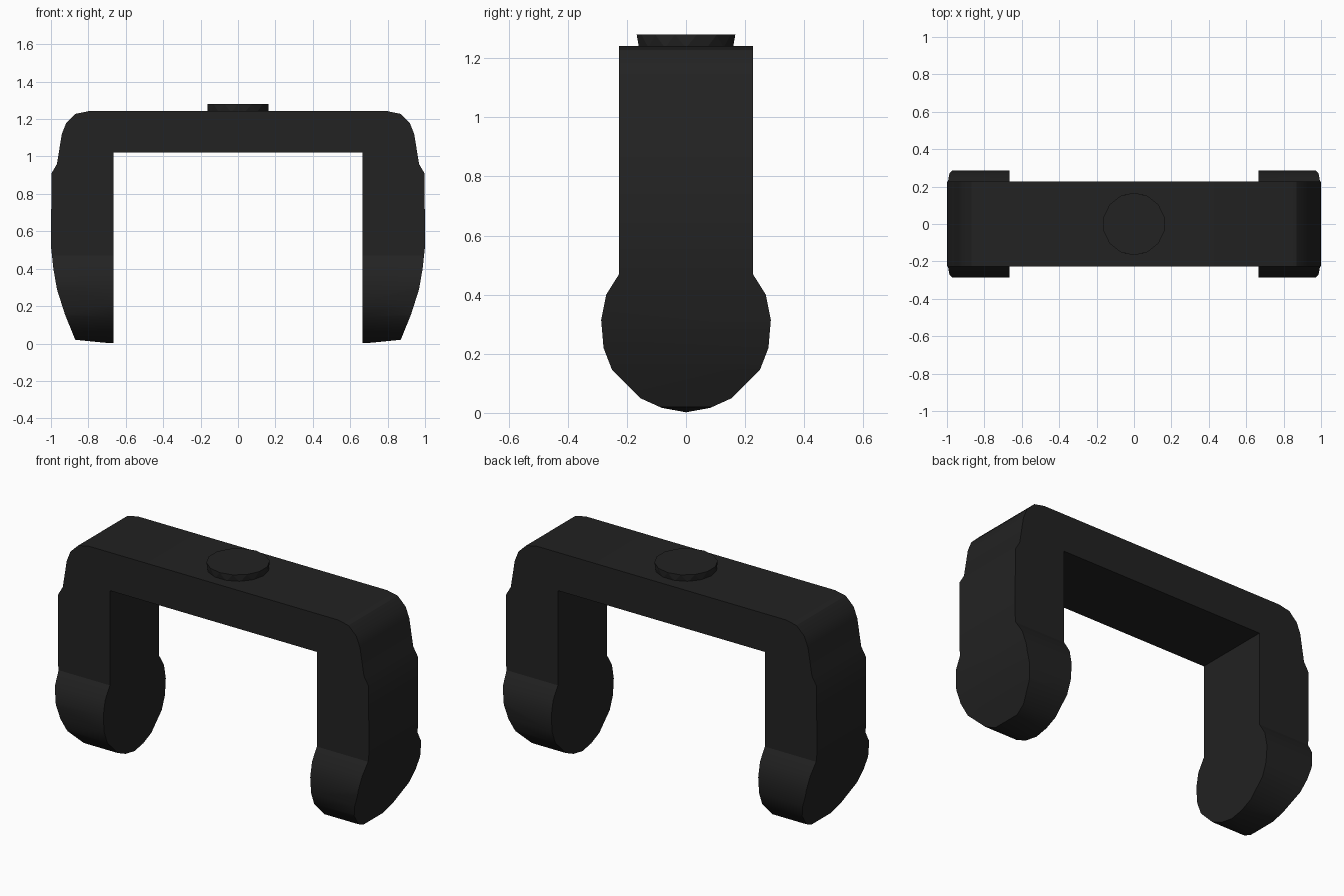
import bpy, bmesh, math

if "Cube" in bpy.data.objects:
    bpy.data.objects.remove(bpy.data.objects["Cube"])

black = bpy.data.materials.new("matte black")
black.diffuse_color = (0.016, 0.016, 0.016, 1)
black.use_nodes = True
black.node_tree.nodes["Principled BSDF"].inputs["Base Color"].default_value = black.diffuse_color


def make_object(name, bm):
    bmesh.ops.recalc_face_normals(bm, faces=bm.faces)
    me = bpy.data.meshes.new(name)
    bm.to_mesh(me)
    bm.free()
    me.materials.append(black)
    ob = bpy.data.objects.new(name, me)
    bpy.context.collection.objects.link(ob)
    return ob


def prism(name, points, place, half):
    """Extrude a closed outline from -half to +half."""
    bm = bmesh.new()
    rings = [[bm.verts.new(place(a, b, s)) for a, b in points] for s in (-half, half)]
    n = len(points)
    bm.faces.new(rings[0])
    bm.faces.new(rings[1])
    for i in range(n):
        j = (i + 1) % n
        bm.faces.new((rings[0][i], rings[0][j], rings[1][j], rings[1][i]))
    return make_object(name, bm)


# Fork frame: front outline (right half, mirrored), cut to the side outline
front = [(0.665, 1.02), (0.665, 0.0), (0.75, 0.008), (0.87, 0.02), (0.925, 0.155),
         (0.968, 0.29), (0.987, 0.4), (1.0, 0.52), (0.997, 0.91), (0.968, 0.96),
         (0.942, 1.12), (0.918, 1.18), (0.868, 1.228), (0.80, 1.242)]
frame = prism("fork_frame", front + [(-x, z) for x, z in reversed(front)],
              lambda a, b, s: (a, s, b), 0.4)

side = [(0.226, 1.3), (0.226, 0.47), (0.27, 0.40), (0.287, 0.315), (0.279, 0.22),
        (0.25, 0.145), (0.155, 0.05), (0.082, 0.017), (0.0, 0.002)]
cutter = prism("side_outline_cutter", side + [(-y, z) for y, z in reversed(side[:-1])],
               lambda a, b, s: (s, a, b), 1.2)

mod = frame.modifiers.new("side outline", 'BOOLEAN')
mod.operation = 'INTERSECT'
mod.solver = 'EXACT'
mod.object = cutter
bpy.context.view_layer.objects.active = frame
frame.select_set(True)
bpy.ops.object.modifier_apply(modifier=mod.name)
bpy.data.objects.remove(cutter)
bpy.ops.object.shade_smooth_by_angle(angle=math.radians(30))

# Round pivot cap with a triangulated rim
bm = bmesh.new()
N = 14
low, high = [[bm.verts.new((r * math.cos((i + o) * math.tau / N),
                            r * math.sin((i + o) * math.tau / N), z)) for i in range(N)]
             for r, z, o in ((0.163, 1.235, 0), (0.167, 1.28, 0.5))]
bm.faces.new(high)
bm.faces.new(low[::-1])
for i in range(N):
    j = (i + 1) % N
    bm.faces.new((low[i], low[j], high[i]))
    bm.faces.new((low[j], high[j], high[i]))
make_object("pivot_cap", bm)
